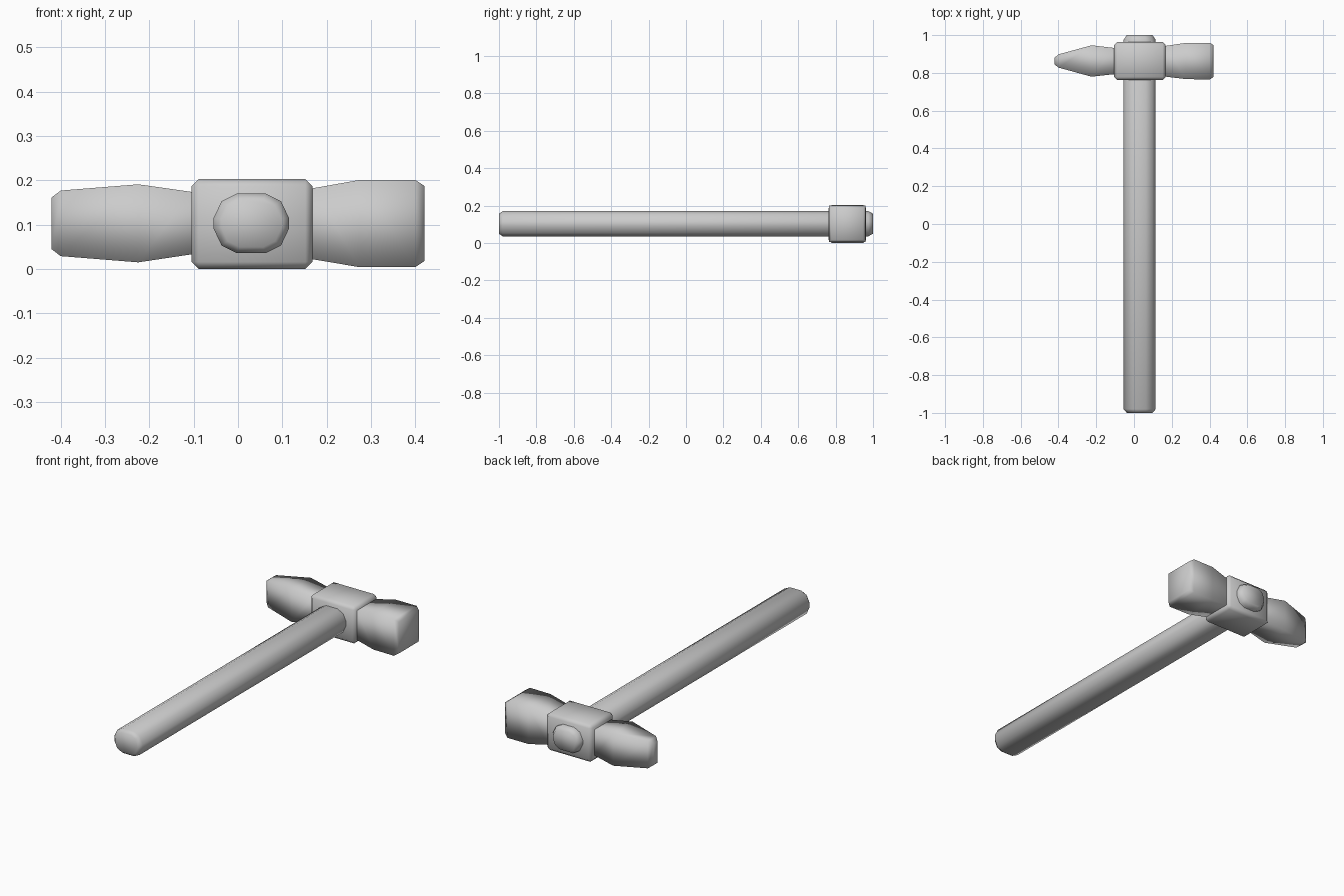
import bpy, bmesh

if "Cube" in bpy.data.objects:
    bpy.data.objects.remove(bpy.data.objects["Cube"])


def loft(name, rings):
    """Skin a list of equally long closed rings and cap both ends."""
    bm = bmesh.new()
    loops = [[bm.verts.new(p) for p in ring] for ring in rings]
    n = len(loops[0])
    for a, b in zip(loops, loops[1:]):
        for i in range(n):
            j = (i + 1) % n
            bm.faces.new((a[i], a[j], b[j], b[i]))
    bm.faces.new(loops[0])
    bm.faces.new(loops[-1])
    bmesh.ops.recalc_face_normals(bm, faces=bm.faces[:])
    for f in bm.faces:
        f.smooth = True
    mesh = bpy.data.meshes.new(name)
    bm.to_mesh(mesh)
    bm.free()
    obj = bpy.data.objects.new(name, mesh)
    bpy.context.collection.objects.link(obj)
    return obj


def rect(x, y0, y1, z0, z1):
    return [(x, y0, z0), (x, y1, z0), (x, y1, z1), (x, y0, z1)]


# Handle: flattened twelve-sided bar with chamfered ends
quarter = [(0.085, 0.012), (0.067, 0.05), (0.033, 0.067)]
half = quarter + [(-x, z) for x, z in reversed(quarter)]
section = half + [(-x, -z) for x, z in half]
stations = [(-1, 0.8), (-0.98, 1), (0.975, 1), (1, 0.8)]
loft("handle", [[(0.03 + x * s, y, 0.103 + z * s) for x, z in section]
                for y, s in stations])

# Central block of the head, with chamfered edges
block = loft("head_block", [rect(-0.105, 0.762, 0.963, 0, 0.203),
                            rect(0.168, 0.762, 0.963, 0, 0.203)])
bevel = block.modifiers.new("chamfer", 'BEVEL')
bevel.width = 0.016
bevel.segments = 1

# Square striking face, flaring out from the block
loft("striking_face", [rect(0.10, 0.79, 0.935, 0.035, 0.17),
                       rect(0.168, 0.78, 0.943, 0.022, 0.182),
                       rect(0.275, 0.767, 0.959, 0.004, 0.201),
                       rect(0.40, 0.765, 0.959, 0.004, 0.201),
                       rect(0.421, 0.778, 0.948, 0.018, 0.187)])

# Wedge-shaped peen on the other side
loft("peen", [rect(-0.04, 0.80, 0.923, 0.043, 0.163),
              rect(-0.105, 0.793, 0.932, 0.033, 0.174),
              rect(-0.225, 0.78, 0.946, 0.015, 0.191),
              rect(-0.40, 0.828, 0.898, 0.029, 0.177),
              rect(-0.421, 0.845, 0.88, 0.045, 0.161)])
